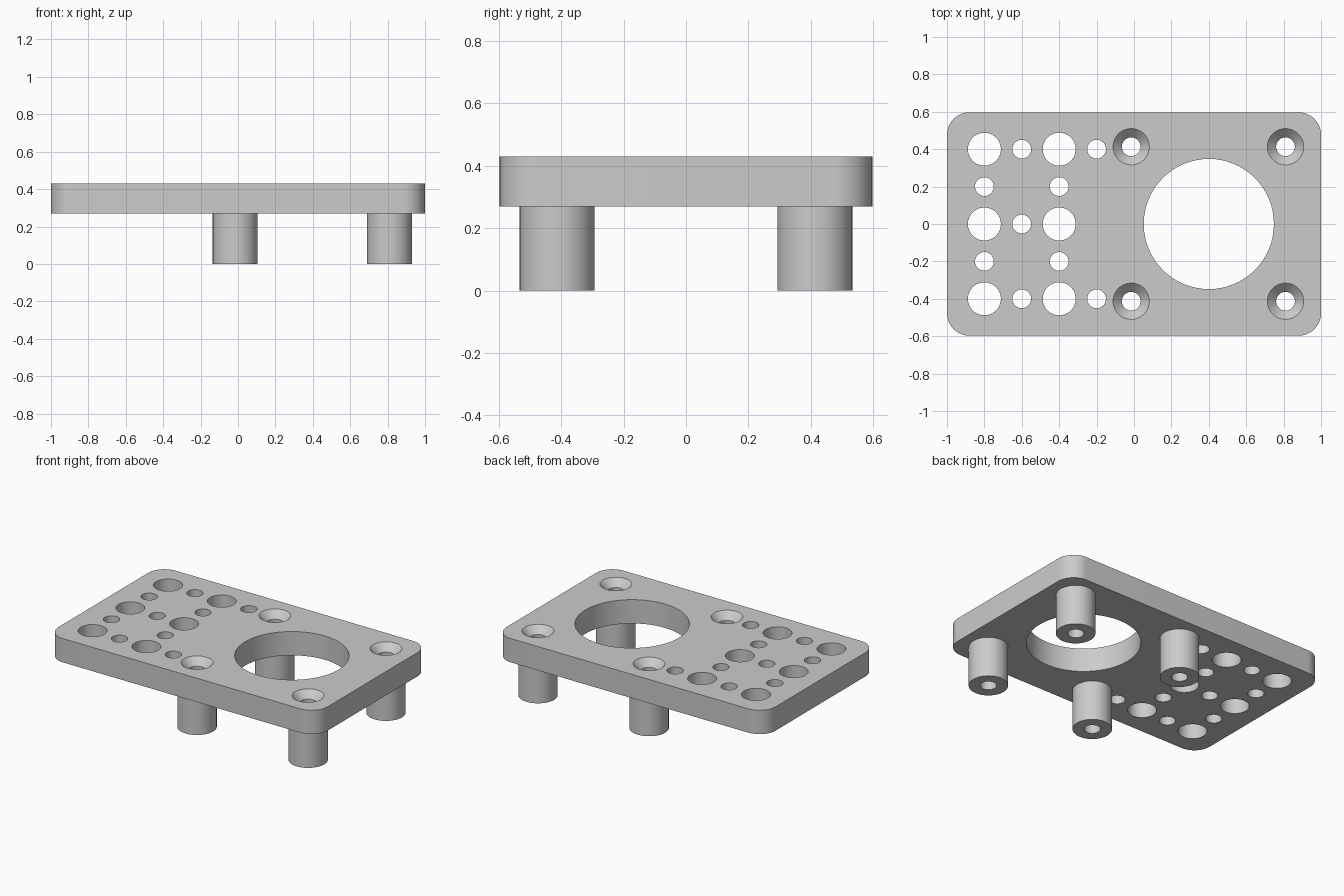
import bpy, bmesh
from math import cos, sin, pi, radians

cube = bpy.data.objects.get("Cube")
if cube:
    bpy.data.objects.remove(cube, do_unlink=True)

BOTTOM, TOP = 0.27, 0.43        # plate heights
HALF_X, HALF_Y, CORNER = 1.0, 0.597, 0.12
BORE, SINK, POST = 0.05, 0.097, 0.12
POSTS = [(x, y) for x in (-0.015, 0.81) for y in (-0.413, 0.413)]
SEGMENTS = 64

grey = bpy.data.materials.new("plain grey")
grey.use_nodes = True
colour = (0.6, 0.6, 0.6, 1)
grey.diffuse_color = colour
grey.node_tree.nodes["Principled BSDF"].inputs["Base Color"].default_value = colour


def lathe(bm, centre, profile, ring_closed=False):
    """Spin (radius, z) points about a vertical axis, capped or closed as a tube."""
    rings = []
    for r, z in profile:
        rings.append([bm.verts.new((centre[0] + r * cos(2 * pi * i / SEGMENTS),
                                    centre[1] + r * sin(2 * pi * i / SEGMENTS), z))
                      for i in range(SEGMENTS)])
    pairs = list(zip(rings, rings[1:]))
    if ring_closed:
        pairs.append((rings[-1], rings[0]))
    else:
        bm.faces.new(rings[0])
        bm.faces.new(rings[-1])
    for a, b in pairs:
        for i in range(SEGMENTS):
            j = (i + 1) % SEGMENTS
            bm.faces.new((a[i], a[j], b[j], b[i]))


def make_object(name, bm):
    bmesh.ops.recalc_face_normals(bm, faces=bm.faces)
    mesh = bpy.data.meshes.new(name)
    bm.to_mesh(mesh)
    bm.free()
    mesh.materials.append(grey)
    obj = bpy.data.objects.new(name, mesh)
    bpy.context.collection.objects.link(obj)
    return obj


def activate(obj):
    bpy.ops.object.select_all(action='DESELECT')
    obj.select_set(True)
    bpy.context.view_layer.objects.active = obj


# Plate with rounded corners
bm = bmesh.new()
outline = []
for k, (sx, sy) in enumerate([(1, 1), (-1, 1), (-1, -1), (1, -1)]):
    for i in range(17):
        a = pi / 2 * (k + i / 16)
        outline.append(bm.verts.new((sx * (HALF_X - CORNER) + CORNER * cos(a),
                                     sy * (HALF_Y - CORNER) + CORNER * sin(a), BOTTOM)))
base = bm.faces.new(outline)
side = bmesh.ops.extrude_face_region(bm, geom=[base])["geom"]
bmesh.ops.translate(bm, vec=(0, 0, TOP - BOTTOM),
                    verts=[g for g in side if isinstance(g, bmesh.types.BMVert)])
plate = make_object("plate", bm)

# Hole cutters: round window, hole grid and countersunk screw holes
bm = bmesh.new()
large = [(x, y) for x in (-0.8, -0.4) for y in (-0.4, 0, 0.4)]
small = [(-0.6, y) for y in (-0.4, 0, 0.4)]
small += [(x, y) for x in (-0.8, -0.4) for y in (-0.2, 0.2)]
small += [(-0.2, y) for y in (-0.4, 0.4)]
holes = [((0.4, 0), 0.348)] + [(c, 0.088) for c in large] + [(c, BORE) for c in small]
for centre, radius in holes:
    lathe(bm, centre, [(radius, BOTTOM - 0.05), (radius, TOP + 0.05)])
for centre in POSTS:
    lathe(bm, centre, [(BORE, BOTTOM - 0.05), (BORE, TOP - SINK + BORE),
                       (SINK + 0.03, TOP + 0.03)])
cutter = make_object("hole_cutter", bm)
cutter.hide_render = True

cut = plate.modifiers.new("holes", 'BOOLEAN')
cut.operation = 'DIFFERENCE'
cut.solver = 'EXACT'
cut.object = cutter
activate(plate)
bpy.ops.object.modifier_apply(modifier=cut.name)
bpy.data.objects.remove(cutter, do_unlink=True)

# Hollow standoff posts
parts = [plate]
for (x, y) in POSTS:
    bm = bmesh.new()
    lathe(bm, (x, y), [(POST, 0), (POST, BOTTOM), (BORE, BOTTOM), (BORE, 0)], True)
    name = f"{'back' if y > 0 else 'front'}_{'left' if x > 0.4 else 'right'}_post"
    parts.append(make_object(name, bm))

for part in parts:
    activate(part)
    bpy.ops.object.shade_smooth_by_angle(angle=radians(30))
